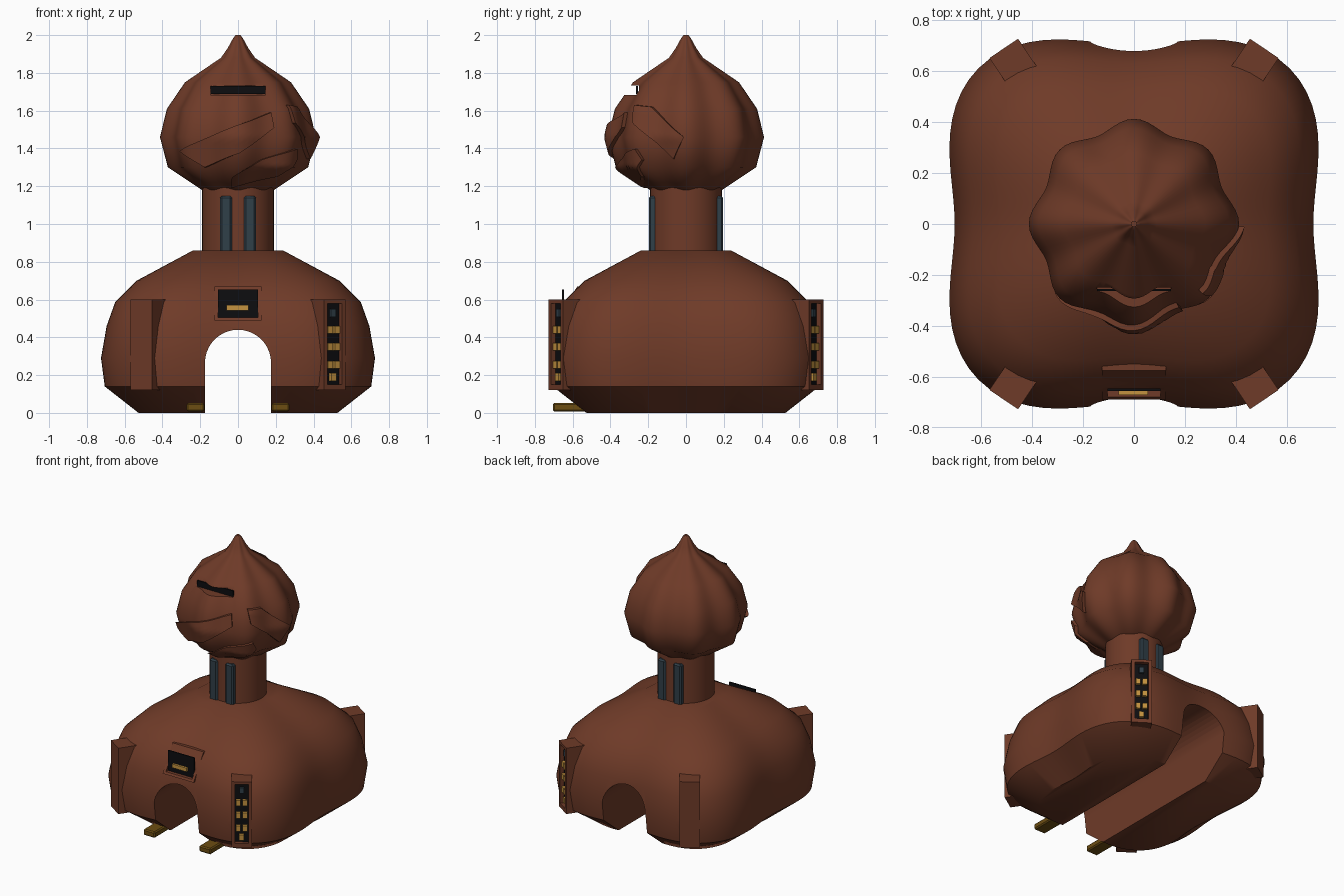
import bpy, bmesh
from math import sin, cos, pi, radians, asin, acos, atan2
from mathutils import Matrix, Vector

if "Cube" in bpy.data.objects:
    bpy.data.objects.remove(bpy.data.objects["Cube"])


def material(name, rgb):
    m = bpy.data.materials.new(name)
    m.diffuse_color = (*rgb, 1)
    m.use_nodes = True
    m.node_tree.nodes["Principled BSDF"].inputs["Base Color"].default_value = m.diffuse_color
    return m


BROWN = material("red brown", (0.158, 0.043, 0.021))
SLATE = material("slate blue", (0.030, 0.050, 0.066))
BLACK = material("near black", (0.004, 0.004, 0.005))
GOLD = material("gold", (0.55, 0.29, 0.05))
BRONZE = material("dark bronze", (0.15, 0.075, 0.006))


def finish(name, bm, mat, angle=None):
    bmesh.ops.recalc_face_normals(bm, faces=bm.faces)
    me = bpy.data.meshes.new(name)
    bm.to_mesh(me)
    bm.free()
    me.materials.append(mat)
    ob = bpy.data.objects.new(name, me)
    bpy.context.collection.objects.link(ob)
    if angle:
        smooth(ob, angle)
    return ob


def activate(ob):
    bpy.ops.object.select_all(action='DESELECT')
    ob.select_set(True)
    bpy.context.view_layer.objects.active = ob


def smooth(ob, angle):
    activate(ob)
    bpy.ops.object.shade_smooth_by_angle(angle=radians(angle))


def box(name, lo, hi, mat, matrix=None, bevel=0):
    bm = bmesh.new()
    bmesh.ops.create_cube(bm, size=1)
    for v in bm.verts:
        v.co = Vector([(a + b) / 2 + c * (b - a) for a, b, c in zip(lo, hi, v.co)])
    if bevel:
        bmesh.ops.bevel(bm, geom=bm.edges[:], offset=bevel, segments=1, affect='EDGES')
    if matrix:
        bm.transform(matrix)
    return finish(name, bm, mat)


def prism(name, pts, axis, lo, hi, mat):
    """Extrude a 2D outline along x (pts are y,z) or y (pts are x,z)."""
    bm = bmesh.new()
    rings = []
    for d in (lo, hi):
        rings.append([bm.verts.new((d, a, b) if axis == 'x' else (a, d, b)) for a, b in pts])
    bm.faces.new(rings[0])
    bm.faces.new(rings[1])
    n = len(pts)
    for i in range(n):
        j = (i + 1) % n
        bm.faces.new((rings[0][i], rings[0][j], rings[1][j], rings[1][i]))
    return finish(name, bm, mat)


def cut(ob, cutter, keep=False):
    mod = ob.modifiers.new("cut", 'BOOLEAN')
    mod.operation = 'DIFFERENCE'
    mod.solver = 'EXACT'
    mod.object = cutter
    activate(ob)
    bpy.ops.object.modifier_apply(modifier=mod.name)
    if not keep:
        bpy.data.objects.remove(cutter)


def lobed(name, profile, lobe, segs, mat, angle):
    """Closed surface from (radius, z) rings, radius scaled by lobe(angle)."""
    bm = bmesh.new()
    rings = []
    for r, z in profile:
        ring = []
        for i in range(segs):
            t = 2 * pi * i / segs
            k = r * lobe(t)
            ring.append(bm.verts.new((k * cos(t), k * sin(t), z)))
        rings.append(ring)
    for a, b in zip(rings, rings[1:]):
        for i in range(segs):
            j = (i + 1) % segs
            bm.faces.new((a[i], a[j], b[j], b[i]))
    bm.faces.new(rings[0])
    bm.faces.new(rings[-1])
    return finish(name, bm, mat, angle)


def lerp(table, x):
    for (x0, y0), (x1, y1) in zip(table, table[1:]):
        if x <= x1:
            return y0 + (y1 - y0) * (x - x0) / (x1 - x0)
    return table[-1][1]


# Four-lobed hull with an arched tunnel running front to back
HULL = [(0.53, 0), (0.71, 0.14), (0.73, 0.29), (0.70, 0.46),
        (0.655, 0.585), (0.54, 0.70), (0.24, 0.86)]
body = lobed("body", [(r / 0.73, z) for r, z in HULL],
             lambda t: 0.785 - 0.08 * cos(4 * t), 96, BROWN, 38)
arch = [(0.175, -0.1)] + [(0.175 * cos(pi * i / 20), 0.265 + 0.175 * sin(pi * i / 20))
                          for i in range(21)] + [(-0.175, -0.1)]
cut(body, prism("tunnel_cutter", arch, 'y', -1, 1, BROWN))

# Sloped front window housing with black screen and gold bar
housing = prism("window_housing", [(-0.69, 0.49), (-0.575, 0.67), (-0.48, 0.67), (-0.48, 0.49)],
                'x', -0.125, 0.125, BROWN)
recess = box("window_cutter", (-0.105, -0.9, 0.505), (0.105, -0.648, 0.652), BROWN)
cut(body, recess, keep=True)
cut(housing, recess)
box("window_screen", (-0.105, -0.656, 0.505), (0.105, -0.647, 0.652), BLACK)
box("window_bar", (-0.06, -0.672, 0.543), (0.055, -0.654, 0.57), GOLD)
smooth(body, 38)

# Corner panels: framed black inlay with lamp and gold buttons
for sx in (1, -1):
    for sy in (1, -1):
        ang = atan2(sy * sin(radians(56)), sx * cos(radians(56)))
        # local x points outward, local y runs along the face
        M = Matrix.Translation((sx * 0.512, sy * 0.69, 0)) @ Matrix.Rotation(ang, 4, 'Z')
        tag = ("back" if sy > 0 else "front") + ("_right" if sx > 0 else "_left")
        frame = box("panel_frame_" + tag, (-0.15, -0.068, 0.12), (0, 0.068, 0.60), BROWN, M)
        slot = box("panel_cutter", (-0.03, -0.045, 0.15), (0.1, 0.045, 0.58), BROWN, M)
        cut(body, slot, keep=True)
        cut(frame, slot)
        box("panel_inlay_" + tag, (-0.036, -0.045, 0.15), (-0.028, 0.045, 0.58), BLACK, M)
        box("panel_lamp_" + tag, (-0.03, -0.015, 0.508), (-0.012, 0.015, 0.55), SLATE, M)
        buttons = [(s * 0.022, z) for z in (0.44, 0.35, 0.255) for s in (1, -1)] + [(0, 0.19)]
        for i, (y, z) in enumerate(buttons):
            box(f"panel_button_{tag}_{i}", (-0.03, y - 0.016, z - 0.02),
                (-0.008, y + 0.016, z + 0.02), GOLD, M)
smooth(body, 38)

# Feet beside the front opening
for s, tag in ((1, "right"), (-1, "left")):
    x0, x1 = sorted((s * 0.178, s * 0.272))
    box("foot_" + tag, (x0, -0.705, 0.008), (x1, -0.45, 0.052), BRONZE, bevel=0.008)

# Neck with slate strips front and back
lobed("neck", [(0.19, 0.80), (0.19, 1.2)], lambda t: 1, 48, BROWN, 40)
for sy, end in ((-1, "front"), (1, "back")):
    for sx, tag in ((-1, "left"), (1, "right")):
        y0, y1 = sorted((sy * 0.14, sy * 0.197))
        box(f"neck_strip_{end}_{tag}", (sx * 0.064 - 0.032, y0, 0.85),
            (sx * 0.064 + 0.032, y1, 1.148), SLATE, bevel=0.01)

# Eight-lobed pointed head with a visor slot
HEAD = [(0.05, 1.15), (0.19, 1.18), (0.37, 1.30), (0.412, 1.46), (0.375, 1.61),
        (0.28, 1.75), (0.09, 1.88), (0.055, 1.93), (0.025, 1.985), (0.012, 2.0)]
RAD = [(z, r) for r, z in HEAD]


def head_lobe(t):
    return 0.955 + 0.048 * cos(8 * t)


head = lobed("head", HEAD, head_lobe, 96, BROWN, 50)
cut(head, box("visor_cutter", (-0.145, -0.6, 1.683), (0.145, -0.25, 1.732), BROWN))
smooth(head, 50)
box("visor", (-0.145, -0.264, 1.687), (0.145, -0.255, 1.73), BLACK)


# Armour patches wrapped over the head, between an upper and a lower edge
def patch(name, top, bottom, side):
    def to_angle(a, z):
        c = max(-1, min(1, a / lerp(RAD, z) / 0.97))
        return (asin(c) if not side else acos(-c), z)

    def along(pts, u):
        f = u * (len(pts) - 1)
        i = min(int(f), len(pts) - 2)
        return Vector(pts[i]).lerp(Vector(pts[i + 1]), f - i)

    up, low = ([to_angle(*p) for p in e] for e in (top, bottom))
    nu, nv = 24, 6
    bm = bmesh.new()
    layers = []
    for off in (0.022, -0.03):
        grid = []
        for i in range(nu + 1):
            for j in range(nv + 1):
                phi, z = along(low, i / nu).lerp(along(up, i / nu), j / nv)
                r = lerp(RAD, z) * head_lobe(phi - pi / 2) + off
                grid.append(bm.verts.new((r * sin(phi), -r * cos(phi), z)))
        layers.append(grid)
    w = nv + 1
    for g in layers:
        for i in range(nu):
            for j in range(nv):
                k = i * w + j
                bm.faces.new((g[k], g[k + w], g[k + w + 1], g[k + 1]))
    rim = ([i * w for i in range(nu)] + [nu * w + j for j in range(nv)] +
           [i * w + nv for i in range(nu, 0, -1)] + list(range(nv, 0, -1)))
    a, b = layers
    for k, m in zip(rim, rim[1:] + rim[:1]):
        bm.faces.new((a[k], a[m], b[m], b[k]))
    return finish(name, bm, BROWN, 40)


patch("cheek_patch", [(-0.286, 1.385), (-0.19, 1.445), (0.0, 1.525), (0.175, 1.59)],
      [(-0.26, 1.365), (-0.175, 1.30), (0.01, 1.376), (0.19, 1.51)], False)
patch("chin_patch", [(-0.03, 1.245), (0.127, 1.34), (0.29, 1.398)],
      [(-0.03, 1.19), (0.19, 1.25), (0.296, 1.34)], False)
patch("temple_patch", [(-0.25, 1.63), (-0.18, 1.62), (-0.01, 1.46)],
      [(-0.26, 1.535), (-0.17, 1.44), (-0.063, 1.344)], True)
